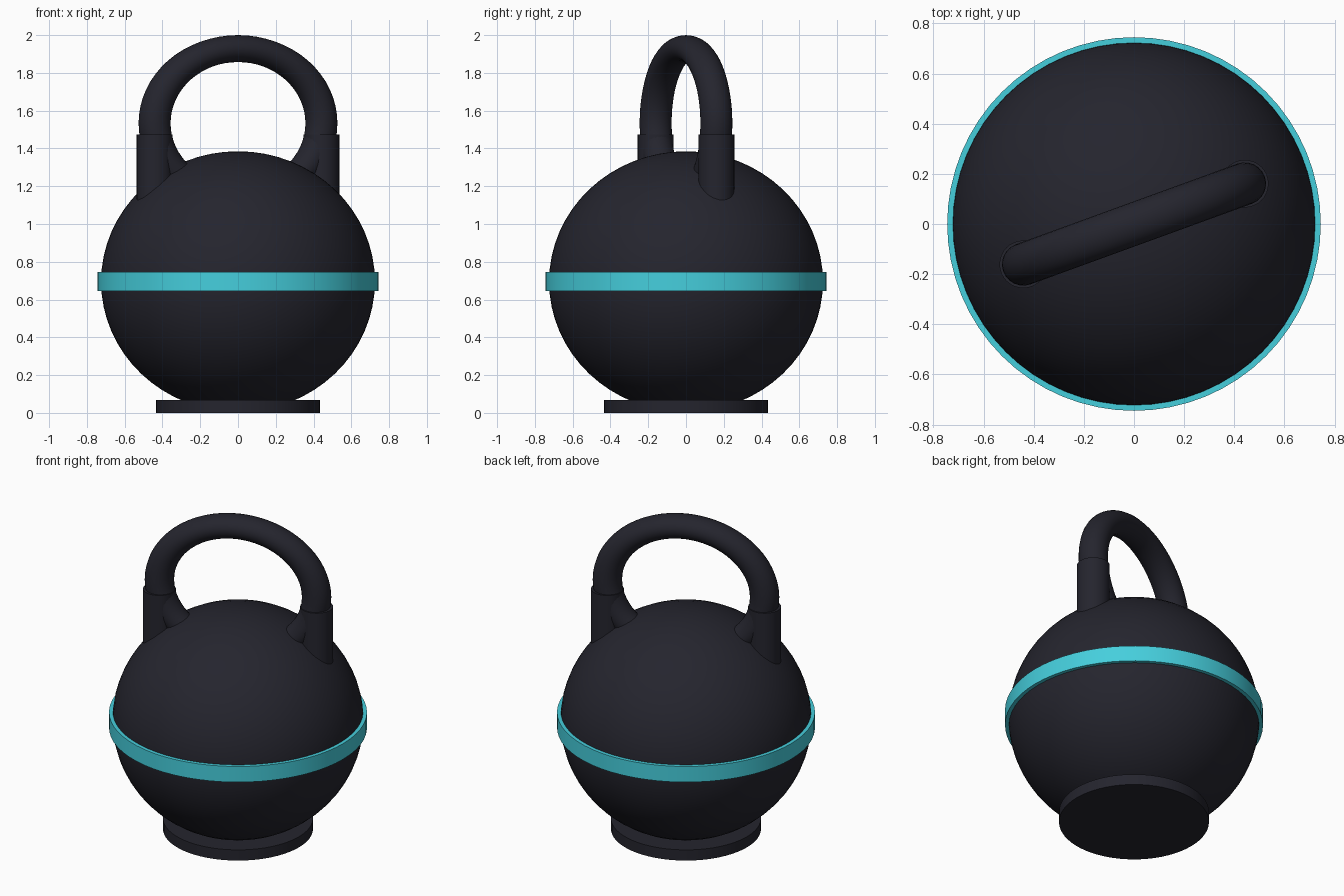
import bpy
from math import radians, cos, sin, pi

cube = bpy.data.objects.get("Cube")
if cube:
    bpy.data.objects.remove(cube, do_unlink=True)


def make_material(name, color):
    mat = bpy.data.materials.new(name)
    mat.use_nodes = True
    mat.diffuse_color = color
    mat.node_tree.nodes["Principled BSDF"].inputs["Base Color"].default_value = color
    return mat


iron = make_material("dark_iron", (0.018, 0.018, 0.027, 1))
teal = make_material("teal_band", (0.06, 0.62, 0.72, 1))


def finish(name, mat):
    obj = bpy.context.object
    obj.name = name
    obj.data.materials.append(mat)
    bpy.ops.object.shade_smooth_by_angle(angle=radians(35))
    return obj


def cylinder(name, mat, radius, bottom, top, x=0, y=0, sides=64):
    bpy.ops.mesh.primitive_cylinder_add(
        vertices=sides, radius=radius, depth=top - bottom,
        location=(x, y, (top + bottom) / 2))
    return finish(name, mat)


# Slightly squashed round body
MID_Z = 0.695
bpy.ops.mesh.primitive_uv_sphere_add(segments=64, ring_count=32, radius=1,
                                     location=(0, 0, MID_Z))
bpy.context.object.scale = (0.725, 0.725, 0.69)
finish("body", iron)

# Flat foot and coloured band around the middle
cylinder("base", iron, 0.433, 0, 0.068)
cylinder("band", teal, 0.745, MID_Z - 0.05, MID_Z + 0.05)

# Ring handle, turned about the vertical and sunk into the body
TURN = radians(20)
REACH, TUBE, SQUASH = 0.47, 0.085, 0.84
bpy.ops.mesh.primitive_torus_add(
    major_radius=REACH, minor_radius=TUBE, major_segments=64, minor_segments=24,
    location=(0, 0, 2 - (REACH + TUBE) * SQUASH), rotation=(pi / 2, 0, TURN))
bpy.context.object.scale = (1, SQUASH, 1)
finish("handle", iron)

# Collars where the handle enters the body
for side, sign in (("left", 1), ("right", -1)):
    cylinder(side + "_collar", iron, 0.095, 1.05, 1.475,
             sign * REACH * cos(TURN), sign * REACH * sin(TURN), 32)
